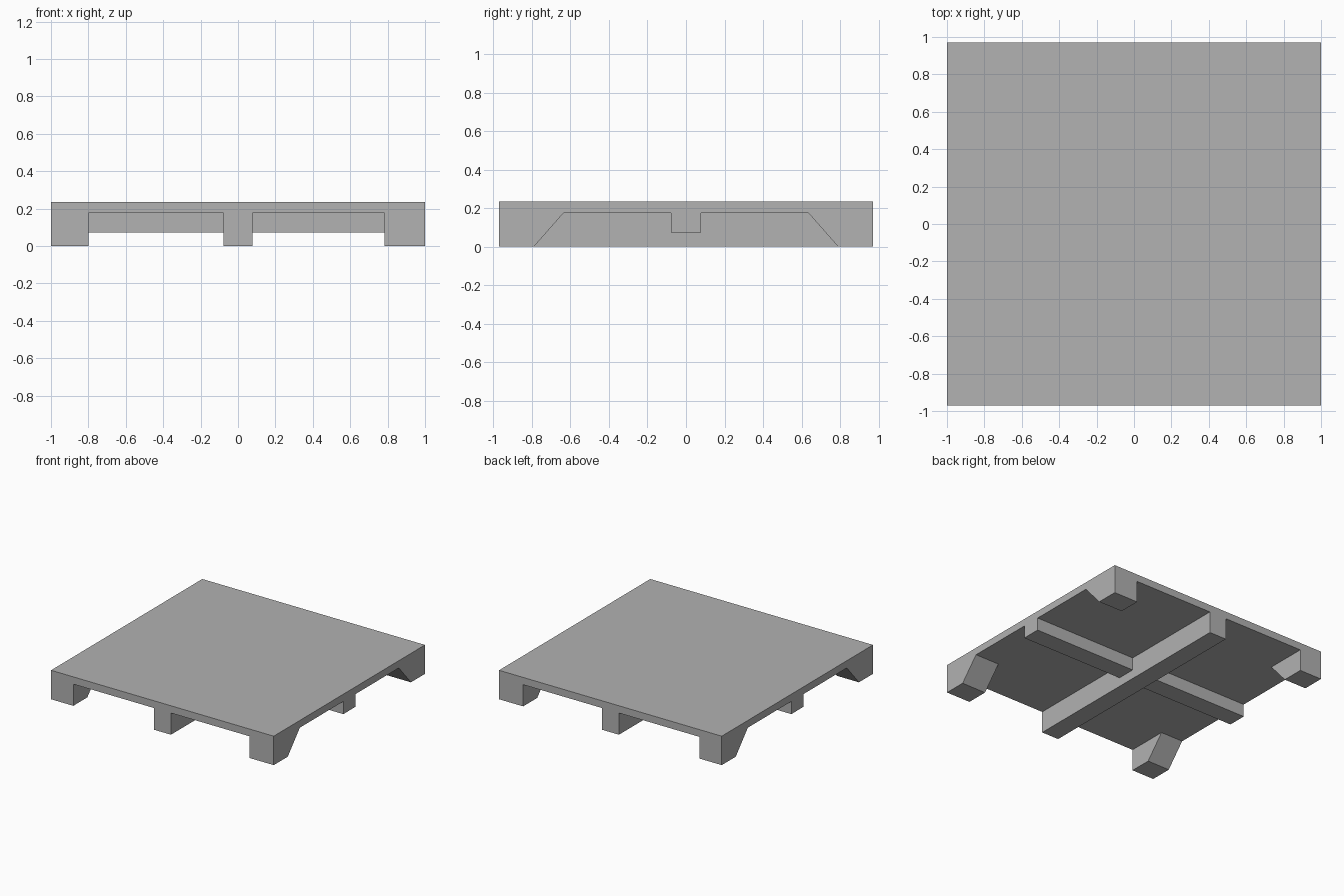
import bpy
import bmesh
from mathutils import Vector

cube = bpy.data.objects.get("Cube")
if cube:
    bpy.data.objects.remove(cube)

# Overall sizes
HALF_X, HALF_Y = 1.0, 0.97
DECK_BOTTOM, DECK_TOP = 0.176, 0.235
BEAM = 0.077

# Single grey material
grey = bpy.data.materials.new("grey")
grey.use_nodes = True
grey.diffuse_color = (0.445, 0.445, 0.445, 1)
grey.node_tree.nodes["Principled BSDF"].inputs["Base Color"].default_value = grey.diffuse_color


def prism(name, profile, x0, x1):
    """Extrude a (y, z) profile along x from x0 to x1."""
    bm = bmesh.new()
    face = bm.faces.new([bm.verts.new((x0, y, z)) for y, z in profile])
    ext = bmesh.ops.extrude_face_region(bm, geom=[face])
    moved = [v for v in ext["geom"] if isinstance(v, bmesh.types.BMVert)]
    bmesh.ops.translate(bm, verts=moved, vec=Vector((x1 - x0, 0, 0)))
    bmesh.ops.recalc_face_normals(bm, faces=bm.faces)
    mesh = bpy.data.meshes.new(name)
    bm.to_mesh(mesh)
    bm.free()
    mesh.materials.append(grey)
    obj = bpy.data.objects.new(name, mesh)
    bpy.context.collection.objects.link(obj)
    return obj


def box(name, x0, x1, y0, y1, z0, z1):
    return prism(name, [(y0, z0), (y1, z0), (y1, z1), (y0, z1)], x0, x1)


# Flat deck
box("deck", -HALF_X, HALF_X, -HALF_Y, HALF_Y, DECK_BOTTOM, DECK_TOP)

# Deep centre beam running front to back
box("centre_beam", -BEAM, BEAM, -HALF_Y, HALF_Y, 0, DECK_BOTTOM)

# Shallow cross beams on either side of the centre beam
box("right_cross_beam", -HALF_X, -BEAM, -BEAM, BEAM, 0.073, DECK_BOTTOM)
box("left_cross_beam", BEAM, HALF_X, -BEAM, BEAM, 0.073, DECK_BOTTOM)

# Corner feet with a sloped inner side
for end, s in (("front", -1), ("back", 1)):
    profile = [(s * HALF_Y, 0), (s * 0.79, 0),
               (s * 0.635, DECK_BOTTOM), (s * HALF_Y, DECK_BOTTOM)]
    prism(end + "_right_foot", profile, -HALF_X, -0.8)
    prism(end + "_left_foot", profile, 0.783, HALF_X)
